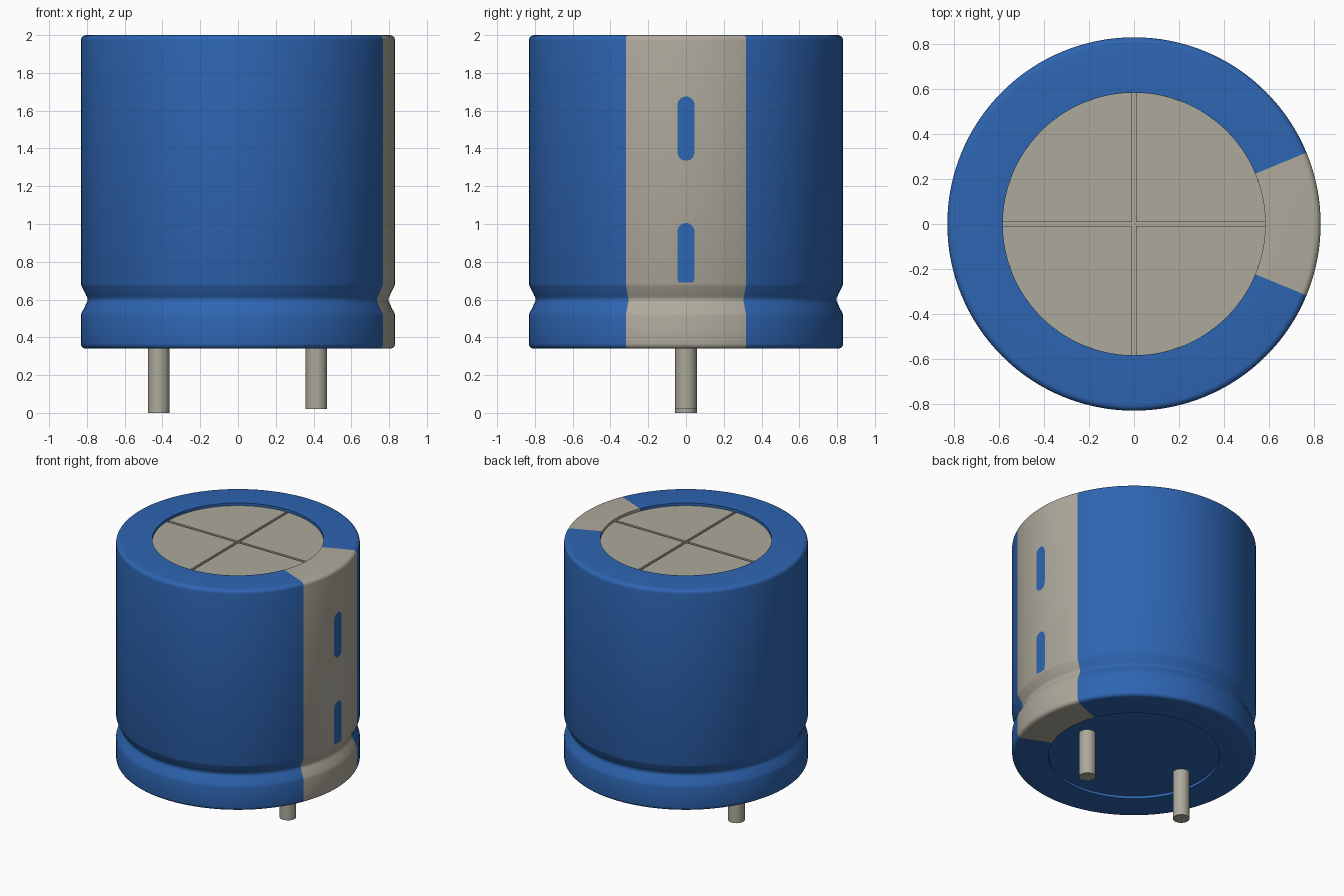
import bpy, bmesh, math

cube = bpy.data.objects.get("Cube")
if cube:
    bpy.data.objects.remove(cube, do_unlink=True)

SEGMENTS = 128
R = 0.832          # sleeve radius
RIM = 0.585        # inner radius of the folded sleeve rim
BOTTOM, TOP = 0.34, 2.0
STRIPE = math.radians(22.5)


def material(name, color):
    m = bpy.data.materials.new(name)
    m.use_nodes = True
    m.diffuse_color = (*color, 1)
    m.node_tree.nodes["Principled BSDF"].inputs["Base Color"].default_value = (*color, 1)
    return m


blue = material("sleeve blue", (0.027, 0.130, 0.445))
grey = material("stripe grey", (0.430, 0.402, 0.335))
metal = material("aluminium", (0.415, 0.400, 0.330))


def finish(name, bm, *mats):
    bmesh.ops.recalc_face_normals(bm, faces=bm.faces)
    mesh = bpy.data.meshes.new(name)
    bm.to_mesh(mesh)
    bm.free()
    for m in mats:
        mesh.materials.append(m)
    obj = bpy.data.objects.new(name, mesh)
    bpy.context.collection.objects.link(obj)
    bpy.ops.object.select_all(action='DESELECT')
    obj.select_set(True)
    bpy.context.view_layer.objects.active = obj
    bpy.ops.object.shade_smooth_by_angle(angle=math.radians(30))
    return obj


def arc(cx, cz, r, start, end, steps=5):
    angles = [math.radians(start + (end - start) * i / steps) for i in range(steps + 1)]
    return [(cx + r * math.cos(a), cz + r * math.sin(a)) for a in angles]


def extrude_outline(bm, points, z0, z1):
    face = bm.faces.new([bm.verts.new((x, y, z0)) for x, y in points])
    top = bmesh.ops.extrude_face_region(bm, geom=[face])["geom"]
    verts = [v for v in top if isinstance(v, bmesh.types.BMVert)]
    bmesh.ops.translate(bm, verts=verts, vec=(0, 0, z1 - z0))


# Sleeve: lathed profile with rounded rims and a crimped groove
B = 0.028
profile = [(0, BOTTOM + 0.02), (RIM, BOTTOM + 0.02), (RIM, BOTTOM)]
profile += arc(R - B, BOTTOM + B, B, -90, 0)
profile += [(R, 0.515), (R - 0.004, 0.53), (R - 0.017, 0.553)]
profile += arc(R - 0.006, 0.6, 0.03, 220, 140)
profile += [(R - 0.012, 0.655), (R - 0.003, 0.674), (R, 0.682)]
profile += arc(R - B, TOP - B, B, 0, 90)
profile += [(RIM, TOP), (RIM, TOP - 0.04)]

bm = bmesh.new()
verts = [bm.verts.new((r, 0, z)) for r, z in profile]
edges = [bm.edges.new(pair) for pair in zip(verts, verts[1:])]
bmesh.ops.spin(bm, geom=verts + edges, cent=(0, 0, 0), axis=(0, 0, 1),
               angle=math.tau, steps=SEGMENTS)
bmesh.ops.remove_doubles(bm, verts=bm.verts, dist=1e-4)
# Stripe down the left side, wrapping over both rims
for f in bm.faces:
    c = f.calc_center_median()
    on_rim = math.hypot(c.x, c.y) > RIM - 0.005
    f.material_index = int(on_rim and abs(math.atan2(c.y, c.x)) < STRIPE)
finish("sleeve", bm, blue, grey)

# Can top: base disc under four raised quadrants, leaving a cross groove
bm = bmesh.new()
ring = [(RIM * math.cos(i * math.tau / SEGMENTS), RIM * math.sin(i * math.tau / SEGMENTS))
        for i in range(SEGMENTS)]
extrude_outline(bm, ring, TOP - 0.05, TOP - 0.035)
finish("can_top_base", bm, metal)

bm = bmesh.new()
G = 0.01
edge = math.degrees(math.asin(G / RIM))
quadrant = [(G, G)] + arc(0, 0, RIM, edge, 90 - edge, 32)
for sx in (1, -1):
    for sy in (1, -1):
        extrude_outline(bm, [(x * sx, y * sy) for x, y in quadrant], TOP - 0.04, TOP - 0.02)
finish("can_top_quadrants", bm, metal)


# Minus marks: thin capsule plates that follow the sleeve
def minus_mark(name, low, high, floor):
    w, steps = 0.045, 16
    bm = bmesh.new()
    rows = []
    for i in range(steps + 1):
        y = -w * math.cos(math.pi * i / steps)
        rise = math.sqrt(max(w * w - y * y, 0))
        x = math.sqrt((R + 0.002) ** 2 - y * y)
        rows.append([bm.verts.new((x, y, z))
                     for z in (max(low + w - rise, floor), high - w + rise)])
    for a, b in zip(rows, rows[1:]):
        bm.faces.new((a[0], b[0], b[1], a[1]))
    finish(name, bm, blue)


minus_mark("upper_minus_mark", 1.335, 1.675, 0)
minus_mark("lower_minus_mark", 0.67, 1.005, 0.69)

# Pins: one slightly longer than the other
for name, x, low in (("right_pin", -0.42, 0), ("left_pin", 0.415, 0.02)):
    bm = bmesh.new()
    extrude_outline(bm, arc(x, 0, 0.057, 0, 360, 32)[:-1], low, BOTTOM + 0.03)
    finish(name, bm, metal)
